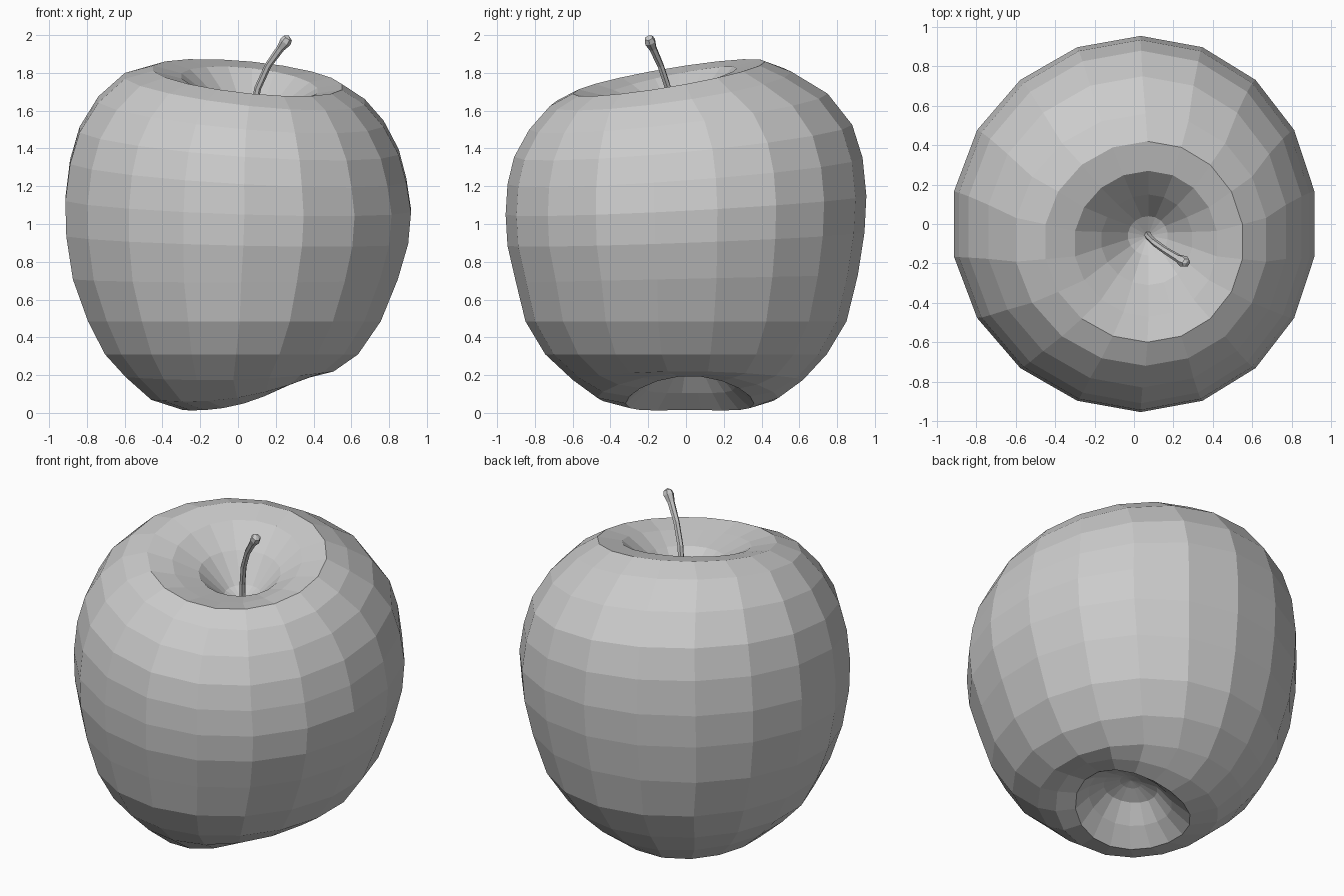
import bpy, bmesh, math
from mathutils import Vector

if "Cube" in bpy.data.objects:
    bpy.data.objects.remove(bpy.data.objects["Cube"])


def loft(name, rings, start, end):
    """Flat-shaded skin over equal rings, closed by a fan at each end."""
    bm = bmesh.new()
    loops = [[bm.verts.new(p) for p in ring] for ring in rings]
    n = len(loops[0])
    for lo, hi in zip(loops, loops[1:]):
        for i in range(n):
            j = (i + 1) % n
            bm.faces.new((lo[i], lo[j], hi[j], hi[i]))
    for loop, tip in ((loops[0], start), (loops[-1], end)):
        v = bm.verts.new(tip)
        for i in range(n):
            bm.faces.new((loop[i], loop[(i + 1) % n], v))
    bmesh.ops.recalc_face_normals(bm, faces=bm.faces)
    mesh = bpy.data.meshes.new(name)
    bm.to_mesh(mesh)
    bm.free()
    obj = bpy.data.objects.new(name, mesh)
    bpy.context.collection.objects.link(obj)
    return obj


SIDES = 18
PHASE = math.radians(10)


def fruit_ring(cx, cy, rx, ry, z, tilt_x, tilt_y, sag=0):
    """Tilted oval ring; sag lowers its front and back."""
    pts = []
    for i in range(SIDES):
        a = PHASE + i * math.tau / SIDES
        c, s = math.cos(a), math.sin(a)
        pts.append((cx + rx * (c / math.cos(PHASE) + .037 * s * s), cy + ry * s,
                    z + tilt_x * c + tilt_y * s - sag * s * s))
    return pts


# Fruit: centre x, y, radius x, y, height, tilt along x, y, sag
profile = [
    # stem hollow
    (.07, -.06, .10, .10, 1.53, 0, .01),
    (.065, -.08, .23, .23, 1.665, -.02, .03),
    (.06, -.10, .36, .37, 1.745, -.04, .08),
    # shoulder and sides
    (.05, -.09, .50, .51, 1.775, -.05, .085),
    (.035, -.08, .635, .64, 1.715, -.07, .09),
    (.015, -.04, .755, .79, 1.595, -.065, .095),
    (.005, -.015, .845, .895, 1.44, -.06, .085),
    (0, -.005, .89, .94, 1.28, -.05, .07),
    (0, 0, .915, .955, 1.10, -.03, .05),
    (-.005, 0, .905, .945, .92, -.02, .035),
    (-.015, .005, .86, .905, .71, 0, .02),
    (-.02, 0, .775, .85, .485, 0, 0),
    (-.035, 0, .67, .745, .31, 0, 0),
    (-.045, .01, .55, .61, .205, .015, 0, .03),
    # base rim and hollow
    (-.02, .01, .44, .48, .14, .07, 0, .06),
    (.02, .02, .31, .34, .105, .09, 0, .055),
    (.04, .02, .23, .24, .165, .06, 0, .03),
    (.04, .02, .15, .15, .225, .02, 0),
    (.04, .02, .06, .06, .26, .01, 0),
]
loft("apple_body", [fruit_ring(*p) for p in profile],
     (.07, -.06, 1.48), (.04, .02, .27))

# Stem: bent six-sided tube with a knob at the tip
path = [(.07, -.055, 1.47, .02), (.08, -.07, 1.60, .018), (.105, -.095, 1.72, .018),
        (.16, -.135, 1.84, .018), (.225, -.175, 1.93, .021),
        (.252, -.19, 1.965, .031), (.265, -.197, 1.985, .024)]
points = [Vector(p[:3]) for p in path]
rings = []
for k, (x, y, z, r) in enumerate(path):
    along = points[min(k + 1, len(path) - 1)] - points[max(k - 1, 0)]
    u = along.cross(Vector((0, 1, 0))).normalized()
    v = along.normalized().cross(u)
    rings.append([points[k] + r * (u * math.cos(i * math.tau / 6) + v * math.sin(i * math.tau / 6))
                  for i in range(6)])
loft("stem", rings, points[0], (.268, -.198, 1.998))
